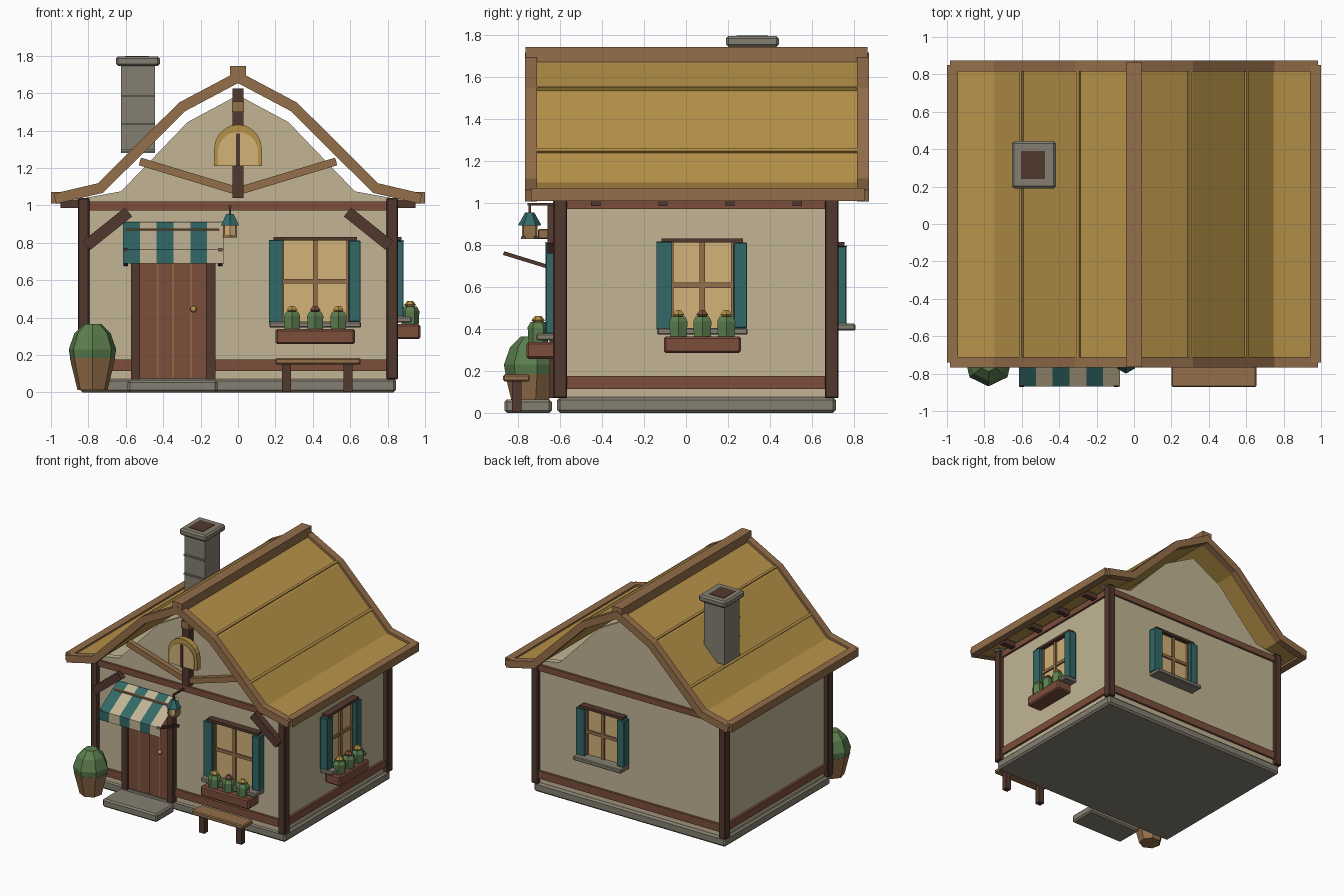
import bpy, bmesh
from math import sin, cos, pi
from mathutils import Matrix, Vector

cube = bpy.data.objects.get("Cube")
if cube:
    bpy.data.objects.remove(cube, do_unlink=True)


def material(name, *srgb):
    lin = [((c / 255 + 0.055) / 1.055) ** 2.4 for c in srgb] + [1]
    m = bpy.data.materials.new(name)
    m.use_nodes = True
    m.diffuse_color = lin
    m.node_tree.nodes["Principled BSDF"].inputs["Base Color"].default_value = lin
    return m


DARK = material("dark timber", 82, 56, 45)
RED = material("red brown timber", 124, 78, 60)
TRIM = material("light timber", 148, 110, 74)
GOLD = material("golden thatch", 182, 146, 72)
STONE = material("grey stone", 133, 127, 113)
CREAM = material("cream plaster", 194, 181, 149)
TEAL = material("teal paint", 50, 106, 104)
GLASS = material("warm glass", 211, 178, 122)
GREEN = material("leaf green", 92, 126, 78)


def finish(name, bm, mat, M=None):
    bmesh.ops.recalc_face_normals(bm, faces=bm.faces)
    me = bpy.data.meshes.new(name)
    bm.to_mesh(me)
    bm.free()
    if M:
        me.transform(M)
    me.materials.append(mat)
    ob = bpy.data.objects.new(name, me)
    bpy.context.collection.objects.link(ob)
    return ob


def box(name, x0, x1, y0, y1, z0, z1, mat, M=None, bevel=0):
    bm = bmesh.new()
    bmesh.ops.create_cube(bm, size=1)
    for v in bm.verts:
        v.co = ((x0 + x1) / 2 + v.co.x * (x1 - x0),
                (y0 + y1) / 2 + v.co.y * (y1 - y0),
                (z0 + z1) / 2 + v.co.z * (z1 - z0))
    if bevel:
        bmesh.ops.bevel(bm, geom=bm.edges[:], offset=bevel, segments=1, affect='EDGES')
    return finish(name, bm, mat, M)


def prism(name, profile, y0, y1, mat):
    """Extrude an xz outline along y."""
    bm = bmesh.new()
    face = bm.faces.new([bm.verts.new((x, y0, z)) for x, z in profile])
    out = bmesh.ops.extrude_face_region(bm, geom=[face])
    for v in out["geom"]:
        if isinstance(v, bmesh.types.BMVert):
            v.co.y = y1
    return finish(name, bm, mat)


def ribbon(points, t):
    """Outline of a mitred strip hanging t below a path."""
    pts = [Vector(p) for p in points]
    dirs = [(b - a).normalized() for a, b in zip(pts, pts[1:])]
    under = []
    for i, p in enumerate(pts):
        a, b = dirs[max(i - 1, 0)], dirs[min(i, len(dirs) - 1)]
        n = Vector((a.y + b.y, -a.x - b.x)).normalized()
        under.append(p + n * t / n.dot(Vector((a.y, -a.x))))
    return [tuple(p) for p in pts + under[::-1]]


def bar(name, a, b, w, y0, y1, mat):
    """Straight timber between two xz points."""
    a, b = Vector(a), Vector(b)
    d = (b - a).normalized()
    n = Vector((-d.y, d.x)) * w / 2
    return prism(name, [tuple(p) for p in (a + n, b + n, b - n, a - n)], y0, y1, mat)


def lathe(name, rings, n, at, mat, M=None):
    """Faceted solid from (radius, height) rings, one corner to the front."""
    bm = bmesh.new()
    loops = [[bm.verts.new((at[0] + r * sin(2 * pi * i / n), at[1] - r * cos(2 * pi * i / n), z))
              for i in range(n)] for r, z in rings]
    for lo, hi in zip(loops, loops[1:]):
        for i in range(n):
            j = (i + 1) % n
            bm.faces.new((lo[i], lo[j], hi[j], hi[i]))
    bm.faces.new(loops[0])
    bm.faces.new(loops[-1])
    return finish(name, bm, mat, M)


def mirrored(half):
    return [(-x, z) for x, z in half] + [p for p in half[::-1] if p[0] > 0]


# Base and walls
box("foundation", -.845, .845, -.615, .715, 0, .075, STONE, bevel=.014)
box("door_step", -.59, -.11, -.865, -.64, 0, .065, STONE, bevel=.012)
box("walls", -.82, .82, -.605, .7, .07, 1.04, CREAM)
for x in (-.825, .825):
    for y in (-.6, .695):
        box("corner_post", x - .03, x + .03, y - .033, y + .033, .07, 1.04, DARK, bevel=.006)
for level, z0, z1 in (("lower", .115, .175), ("upper", .972, 1.02)):
    box(level + "_beam_ring", -.838, .838, -.623, .718, z0, z1, RED)
for s in (-1, 1):
    bar("corner_brace", (s * .585, .965), (s * .81, .785), .062, -.66, -.61, DARK)

# Gables with front truss
gable = mirrored([(.9, 1.025), (.625, 1.075), (.27, 1.445), (0, 1.59)])
for y in (-.605, .65):
    prism("gable", gable, y, y + .05, CREAM)
box("king_post", -.03, .03, -.66, -.6, 1.04, 1.625, DARK)
box("king_post_collar", -.033, .033, -.67, -.6, 1.5, 1.555, TRIM)
for s in (-1, 1):
    bar("gable_strut", (s * .525, 1.235), (s * .02, 1.082), .042, -.65, -.61, TRIM)


# Arched attic window
def arch(r, z0, zc):
    return [(-r, z0)] + [(-r * cos(pi * i / 10), zc + r * sin(pi * i / 10)) for i in range(11)] + [(r, z0)]


prism("attic_window_frame", arch(.127, 1.21, 1.305), -.7, -.655, GOLD)
prism("attic_window_glass", arch(.108, 1.213, 1.285), -.706, -.7, GLASS)
box("attic_window_mullion", -.01, .01, -.714, -.7, 1.21, 1.385, DARK)

# Roof
slope = mirrored([(.955, 1.055), (.745, 1.098), (.313, 1.53), (0, 1.695)])
prism("roof", ribbon(slope, .03), -.72, .83, GOLD)
rake = mirrored([(.985, 1.063), (.75, 1.118), (.315, 1.55), (0, 1.717)])
for y0, y1 in ((-.767, -.71), (.815, .873)):
    prism("rake_trim", ribbon(rake, .056), y0, y1, TRIM)
box("ridge_beam", -.042, .042, -.765, .865, 1.67, 1.745, TRIM)
for s in (-1, 1):
    box("eave_beam", s * .94, s * 1.0, -.74, .85, 1.01, 1.072, TRIM)
    for a, b in (((.608, 1.242), (.594, 1.256)), ((.304, 1.542), (.29, 1.55))):
        bar("roof_batten", (s * a[0], a[1]), (s * b[0], b[1]), .02, -.71, .815, GOLD)
    for i in range(4):
        y = -.43 + i * .32
        box("rafter_tail", s * .8, s * .95, y - .022, y + .022, .987, 1.03, DARK)

# Chimney
box("chimney", -.625, -.445, .22, .41, 1.28, 1.75, STONE)
for z in (1.295, 1.435, 1.585):
    box("chimney_course", -.625, -.445, .21, .225, z - .006, z + .006, STONE)
box("chimney_cap", -.653, -.418, .19, .443, 1.745, 1.797, STONE, bevel=.012)
box("chimney_opening", -.605, -.475, .24, .39, 1.79, 1.8, DARK)

# Door
box("door", -.53, -.165, -.628, -.6, .075, .84, RED)
for x in (-.43, -.345, -.25):
    box("plank_seam", x - .004, x + .004, -.632, -.62, .08, .83, TRIM)
for x in (-.548, -.145):
    box("door_jamb", x - .025, x + .025, -.65, -.6, .07, .84, DARK)
box("door_lintel", -.6, -.1, -.705, -.6, .828, .876, TRIM, bevel=.005)
bm = bmesh.new()
bmesh.ops.create_uvsphere(bm, u_segments=12, v_segments=8, radius=.017)
knob = finish("door_knob", bm, GOLD, Matrix.Translation((-.238, -.645, .445)))
knob.data.shade_smooth()

# Striped awning: a thin cloth sheet with a hanging front edge
bm = bmesh.new()
xs = [-.615 + i * .09 for i in range(7)]
rows = [[bm.verts.new((x, y, z)) for x in xs] for y, z in ((-.63, .91), (-.87, .765), (-.87, .69))]
for r in range(2):
    for i in range(6):
        f = bm.faces.new((rows[r + 1][i], rows[r + 1][i + 1], rows[r][i + 1], rows[r][i]))
        f.material_index = i % 2
awning = finish("awning", bm, TEAL)
awning.data.materials.append(CREAM)
turn = Matrix.Rotation(pi / 2, 4, 'Z')
for x in (-.6, -.095):
    strut = bar("awning_strut", (-.87, .762), (-.62, .685), .018, -.012, .012, DARK)
    strut.data.transform(Matrix.Translation((x, 0, 0)) @ turn)

# Hanging lantern
at = (-.043, -.745)
box("lantern_arm", -.05, -.036, -.755, -.6, .988, 1.0, DARK)
box("lantern_hook", -.049, -.037, -.751, -.739, .95, .99, DARK)
lathe("lantern_roof", [(.055, .893), (.05, .905), (.022, .955)], 6, at, TEAL)
lathe("lantern_glass", [(.036, .84), (.036, .895)], 6, at, GLASS)
lathe("lantern_base", [(.042, .828), (.042, .842)], 6, at, TRIM)
for s in (-1, 1):
    box("lantern_bar", at[0] + s * .032 - .005, at[0] + s * .032 + .005, -.775, -.715, .84, .895, TRIM)


# Windows, built facing the front and then turned into place
def window(name, M, half, z0, z1, planter):
    def part(label, *args, **kw):
        box(name + label, *args, M=M, **kw)
    part("_glass", -half, half, -.02, .01, z0, z1, GLASS)
    mid = (z0 + z1) / 2
    part("_mullion", -.013, .013, -.035, 0, z0, z1, TRIM)
    part("_crossbar", -half, half, -.033, 0, mid - .012, mid + .012, TRIM)
    part("_header", -half - .045, half + .045, -.055, 0, z1, z1 + .02, DARK)
    for s in (-1, 1):
        part("_frame", s * (half - .012), s * half, -.035, 0, z0, z1, TRIM)
        part("_shutter", s * half, s * (half + .065), -.065, 0, z0, z1, TEAL, bevel=.004)
    part("_sill", -half - .067, half + .067, -.108, 0, z0 - .032, z0, STONE, bevel=.006)
    if not planter:
        return
    part("_planter", -half - .035, half + .035, -.155, -.02, z0 - .12, z0 - .04, RED, bevel=.01)
    for i in (-1, 0, 1):
        spot = (i * (half * .33 + .065), -.1)
        lathe(name + "_plant", [(.046, z0 - .045), (.05, z0 + .03), (.036, z0 + .055)], 6, spot, GREEN, M)
        lathe(name + "_flower", [(.02, z0 + .05), (.032, z0 + .064), (.014, z0 + .085)], 6, spot,
              GOLD if i else RED, M)


window("front_window", Matrix.Translation((.413, -.605, 0)), .178, .378, .812, True)
window("side_window", Matrix.Translation((.82, .078, 0)) @ turn, .149, .405, .812, True)
window("back_window", Matrix.Translation((.22, .7, 0)) @ turn @ turn, .145, .425, .795, False)

# Bench
box("bench_seat", .2, .655, -.872, -.745, .15, .183, TRIM, bevel=.007)
for x in (.26, .588):
    box("bench_leg", x - .024, x + .024, -.83, -.785, .005, .155, DARK)

# Potted bush
spot = (-.778, -.738)
lathe("bush_pot", [(.082, .012), (.125, .185)], 7, spot, TRIM)
lathe("bush", [(.12, .17), (.13, .23), (.1, .315), (.05, .365)], 7, spot, GREEN)
